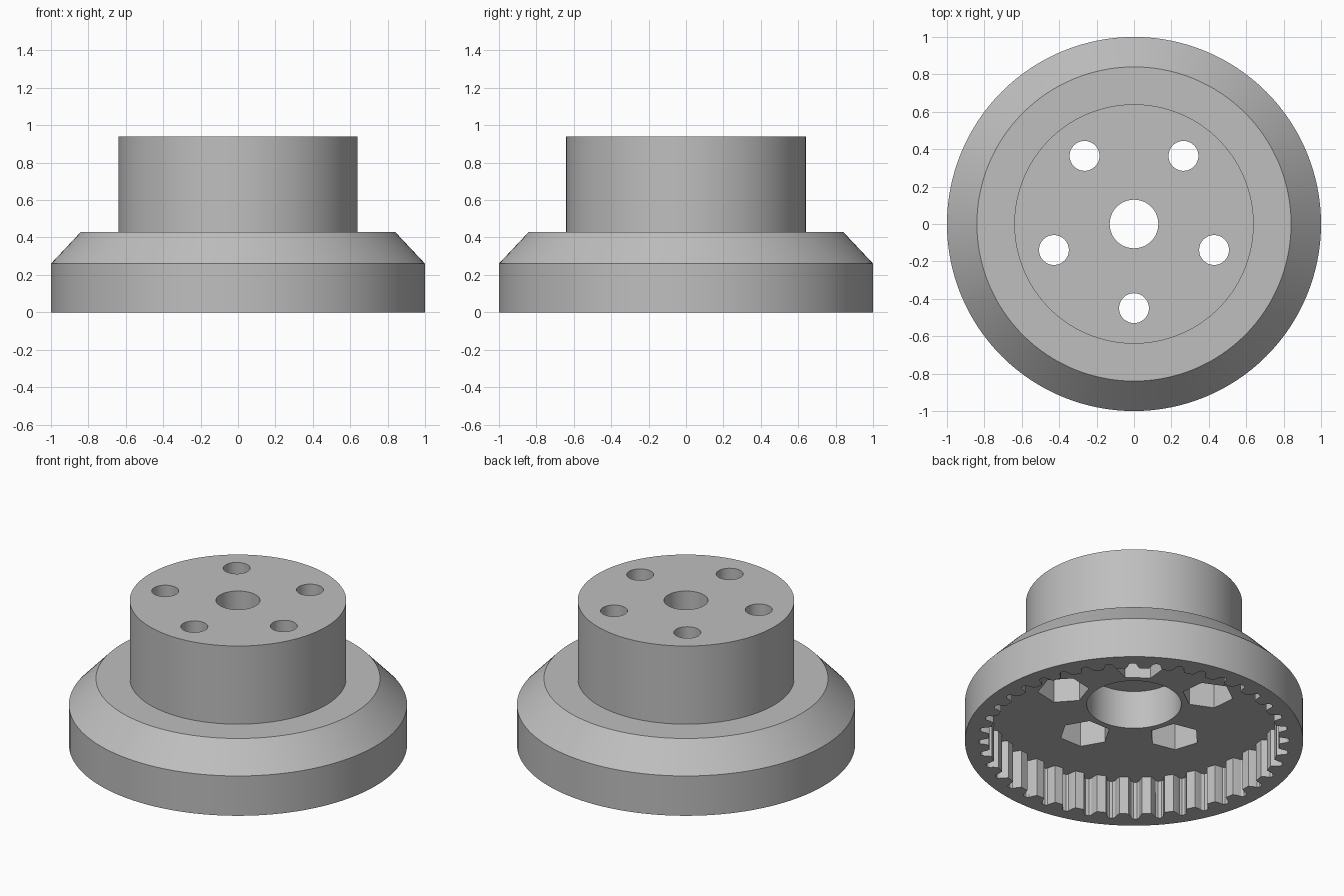
import bpy, bmesh
from math import pi, radians, cos, sin, tau

cube = bpy.data.objects.get("Cube")
if cube:
    bpy.data.objects.remove(cube, do_unlink=True)

HOLES = 5
NOTCHES = 40
CAVITY_TOP = 0.25

grey = bpy.data.materials.new("plain grey")
grey.use_nodes = True
colour = (0.52, 0.52, 0.52, 1)
grey.diffuse_color = colour
grey.node_tree.nodes["Principled BSDF"].inputs["Base Color"].default_value = colour


def finish(bm, name):
    bmesh.ops.recalc_face_normals(bm, faces=bm.faces)
    mesh = bpy.data.meshes.new(name)
    bm.to_mesh(mesh)
    bm.free()
    mesh.materials.append(grey)
    obj = bpy.data.objects.new(name, mesh)
    bpy.context.scene.collection.objects.link(obj)
    return obj


def lathe(name, profile, steps=128):
    bm = bmesh.new()
    verts = [bm.verts.new((r, 0, z)) for r, z in profile]
    edges = [bm.edges.new(pair) for pair in zip(verts, verts[1:])]
    bmesh.ops.spin(bm, geom=verts + edges, cent=(0, 0, 0), axis=(0, 0, 1),
                   angle=tau, steps=steps, use_merge=True)
    bmesh.ops.remove_doubles(bm, verts=bm.verts, dist=1e-5)
    return finish(bm, name)


def prism(name, outline, low, high):
    bm = bmesh.new()
    base = bm.faces.new([bm.verts.new((x, y, low)) for x, y in outline])
    result = bmesh.ops.extrude_face_region(bm, geom=[base])
    top = [v for v in result["geom"] if isinstance(v, bmesh.types.BMVert)]
    bmesh.ops.translate(bm, verts=top, vec=(0, 0, high - low))
    return finish(bm, name)


def circle(radius, sides, cx=0, cy=0, turn=0):
    return [(cx + radius * cos(turn + tau * i / sides),
             cy + radius * sin(turn + tau * i / sides)) for i in range(sides)]


def cut(target, cutter):
    cutter.hide_render = True
    mod = target.modifiers.new("cut", "BOOLEAN")
    mod.operation = "DIFFERENCE"
    mod.solver = "EXACT"
    mod.object = cutter
    graph = bpy.context.evaluated_depsgraph_get()
    mesh = bpy.data.meshes.new_from_object(target.evaluated_get(graph))
    target.modifiers.clear()
    target.data = mesh
    bpy.data.objects.remove(cutter, do_unlink=True)


# Flanged hub: wide rim, chamfer, step and upper boss
hub = lathe("toothed_hub", [(0, 0), (1, 0), (1, 0.26), (0.84, 0.43),
                            (0.64, 0.43), (0.64, 0.94), (0, 0.94)])

# Underside cavity with rounded notches round its wall
notch = [(-2.7, 0.86), (-1.9, 0.885), (-1.4, 0.91), (-0.6, 0.92),
         (0.6, 0.92), (1.4, 0.91), (1.9, 0.885), (2.7, 0.86)]
outline = []
for i in range(NOTCHES):
    middle = tau * (i + 0.5) / NOTCHES
    outline += [(r * cos(middle + radians(a)), r * sin(middle + radians(a)))
                for a, r in notch]
cut(hub, prism("cavity_cutter", outline, -0.1, CAVITY_TOP))

# Centre bore with a wider recess below
cut(hub, prism("recess_cutter", circle(0.28, 64), 0.15, 0.5))
cut(hub, prism("bore_cutter", circle(0.13, 48), 0.45, 1.1))

# Ring of bolt holes with hexagonal nut pockets below
for i in range(HOLES):
    angle = -pi / 2 + tau * i / HOLES
    x, y = 0.45 * cos(angle), 0.45 * sin(angle)
    pocket = circle(0.152, 6, x, y, angle + pi / 6)
    cut(hub, prism("pocket_cutter", pocket, 0.15, 0.45))
    cut(hub, prism("bolt_hole_cutter", circle(0.08, 32, x, y), 0.4, 1.1))

# Smooth round walls, keep edges sharp
bpy.ops.object.select_all(action="DESELECT")
hub.select_set(True)
bpy.context.view_layer.objects.active = hub
bpy.ops.object.shade_smooth_by_angle(angle=radians(25))
